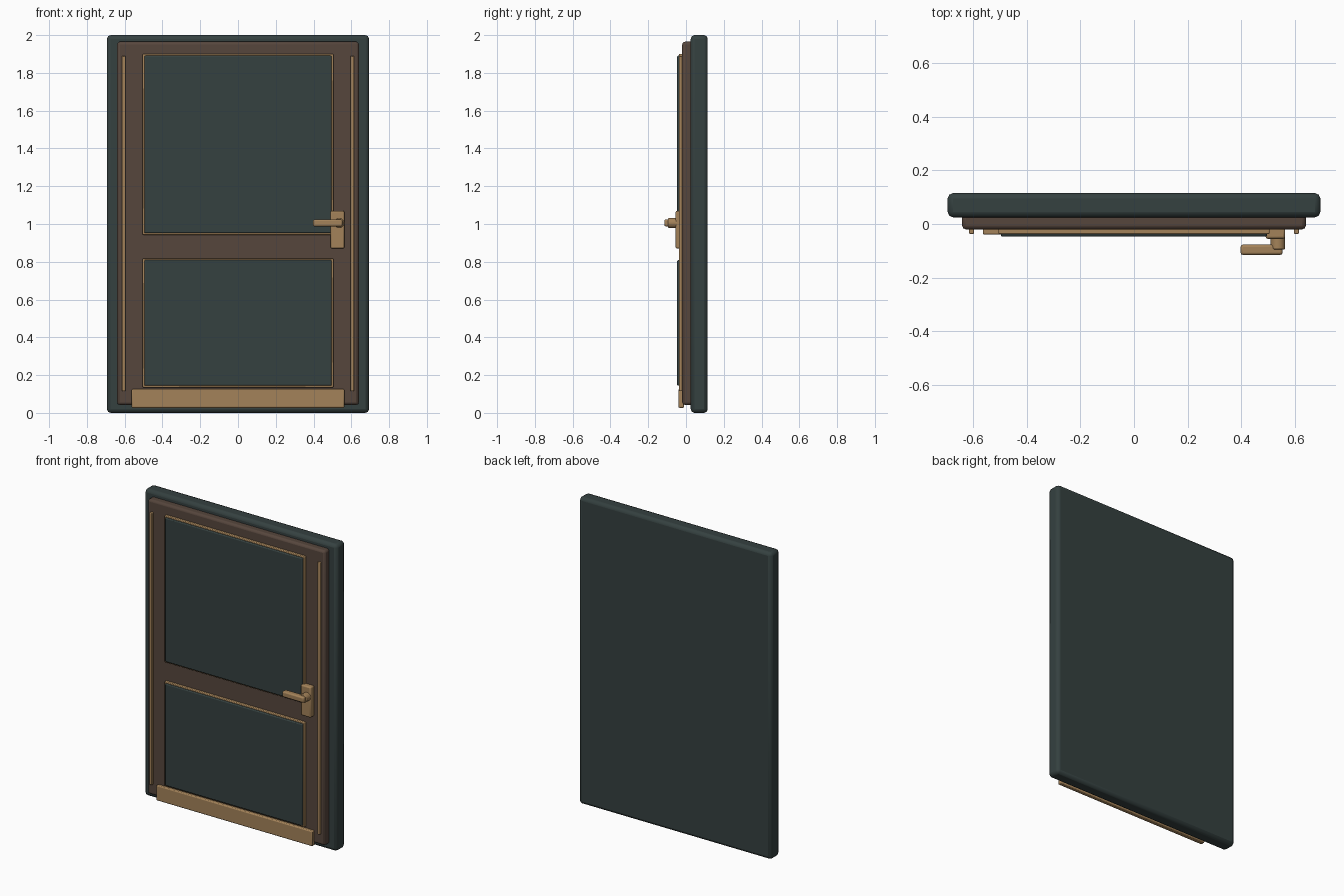
import bpy
import math
from mathutils import Matrix

cube = bpy.data.objects.get("Cube")
if cube:
    bpy.data.objects.remove(cube, do_unlink=True)


def material(name, r, g, b):
    m = bpy.data.materials.new(name)
    m.use_nodes = True
    m.diffuse_color = (r, g, b, 1)
    m.node_tree.nodes["Principled BSDF"].inputs["Base Color"].default_value = (r, g, b, 1)
    return m


slate = material("dark slate", 0.035, 0.052, 0.051)
brown = material("brown wood", 0.093, 0.061, 0.046)
brass = material("aged brass", 0.37, 0.225, 0.1)


def finish(obj, name, mat, bevel):
    obj.name = name
    obj.data.materials.append(mat)
    mod = obj.modifiers.new("rounded edges", "BEVEL")
    mod.width = bevel
    mod.segments = 2
    mod.limit_method = "ANGLE"
    bpy.ops.object.shade_smooth_by_angle(angle=math.radians(30))
    return obj


def box(name, mat, x, y, z, bevel):
    """Bevelled box given by its (low, high) range on each axis."""
    spans = (x, y, z)
    bpy.ops.mesh.primitive_cube_add(size=1, location=[(a + b) / 2 for a, b in spans])
    obj = bpy.context.object
    obj.data.transform(Matrix.Diagonal([b - a for a, b in spans] + [1]))
    return finish(obj, name, mat, bevel)


# Backing frame and door leaf
box("frame", slate, (-0.694, 0.694), (0.025, 0.115), (0, 2), 0.02)
box("door_leaf", brown, (-0.64, 0.64), (-0.02, 0.04), (0.042, 1.965), 0.014)

# Raised panels, each on a thin brass surround
for name, low, high in (("upper", 0.943, 1.9), ("lower", 0.135, 0.818)):
    box(name + "_panel_trim", brass, (-0.505, 0.505), (-0.037, -0.01), (low, high), 0.004)
    box(name + "_panel", slate, (-0.496, 0.496), (-0.047, -0.015),
        (low + 0.009, high - 0.009), 0.006)

# Vertical brass strips
for side, x in (("right", -0.605), ("left", 0.605)):
    box(side + "_strip", brass, (x - 0.009, x + 0.009), (-0.037, -0.01), (0.115, 1.89), 0.004)

# Kick plate along the bottom
box("kick_plate", brass, (-0.563, 0.563), (-0.04, -0.01), (0.027, 0.126), 0.006)

# Handle: plate, round spindle, lever
box("handle_plate", brass, (0.49, 0.563), (-0.055, -0.015), (0.87, 1.07), 0.008)
bpy.ops.mesh.primitive_cylinder_add(vertices=20, radius=0.027, depth=0.06,
                                    location=(0.536, -0.065, 1.005))
spindle = bpy.context.object
spindle.data.transform(Matrix.Rotation(math.pi / 2, 4, "X"))
finish(spindle, "handle_spindle", brass, 0.005)
box("handle_lever", brass, (0.397, 0.553), (-0.115, -0.077), (0.987, 1.024), 0.008)
